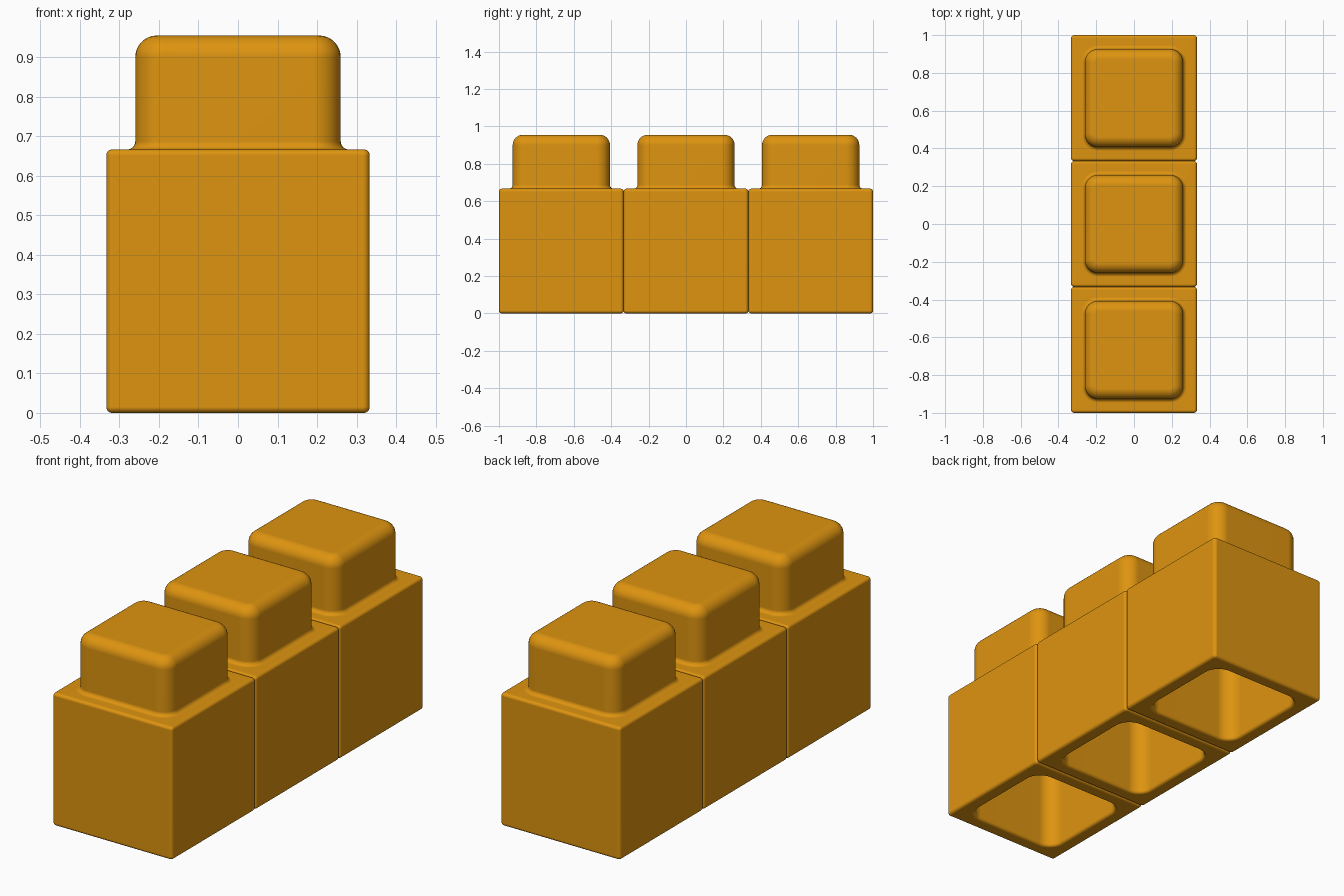
import bpy
import bmesh
from math import sin, cos, pi

cube = bpy.data.objects.get("Cube")
if cube:
    bpy.data.objects.remove(cube, do_unlink=True)

# Single plastic colour
plastic = bpy.data.materials.new("amber_plastic")
plastic.use_nodes = True
amber = (0.73, 0.296, 0.005, 1)
plastic.diffuse_color = amber
plastic.node_tree.nodes["Principled BSDF"].inputs["Base Color"].default_value = amber

SIZE = 2 / 3
HALF = SIZE / 2
TOP = 0.955
CORNER_STEPS = 8


def rounded_square(bm, half, radius, z):
    """Ring of vertices around a square with round corners."""
    ring = []
    for quarter, (sx, sy) in enumerate([(1, 1), (-1, 1), (-1, -1), (1, -1)]):
        for i in range(CORNER_STEPS + 1):
            a = (quarter + i / CORNER_STEPS) * pi / 2
            ring.append(bm.verts.new((sx * (half - radius) + radius * cos(a),
                                      sy * (half - radius) + radius * sin(a), z)))
    return ring


def arc(half, z, r, start, end, corner, steps=6):
    """Profile points (half width, corner radius, height) along a fillet.
    The corner radius is given at the centre of the fillet."""
    points = []
    for i in range(steps + 1):
        a = (start + (end - start) * i / steps) * pi / 180
        points.append((half + r * cos(a), max(corner + r * cos(a), 0.002), z + r * sin(a)))
    return points


# Profile runs from the socket ceiling, round the block, to the stud top
edge, lip, foot, crown = 0.015, 0.015, 0.02, 0.055
stud, socket, ceiling = 0.26, 0.26, 0.6
profile = [(socket, 0.075, ceiling)]
profile += arc(socket + lip, lip, lip, 180, 270, 0.09)
profile += arc(HALF - edge, edge, edge, -90, 0, 0.002)
profile += arc(HALF - edge, SIZE - edge, edge, 0, 90, 0.002)
profile += arc(stud + foot, SIZE + foot, foot, 270, 180, 0.09)
profile += arc(stud - crown, TOP - crown, crown, 0, 90, 0.015, 8)

bm = bmesh.new()
rings = [rounded_square(bm, *point) for point in profile]
for low, high in zip(rings, rings[1:]):
    for i in range(len(low)):
        j = (i + 1) % len(low)
        bm.faces.new((low[i], low[j], high[j], high[i]))
bm.faces.new(rings[-1])
bm.faces.new(reversed(rings[0]))
bmesh.ops.recalc_face_normals(bm, faces=bm.faces)
mesh = bpy.data.meshes.new("block")
bm.to_mesh(mesh)
bm.free()
mesh.materials.append(plastic)

# Three identical blocks in a row
for name, step in (("front_block", -1), ("middle_block", 0), ("back_block", 1)):
    block = bpy.data.objects.new(name, mesh.copy())
    block.location.y = step * SIZE
    bpy.context.collection.objects.link(block)
    bpy.ops.object.select_all(action="DESELECT")
    block.select_set(True)
    bpy.context.view_layer.objects.active = block
    bpy.ops.object.shade_smooth_by_angle(angle=pi / 5)
    # Keep the large faces flat between the soft edges
    weighted = block.modifiers.new("flat_faces", "WEIGHTED_NORMAL")
    weighted.keep_sharp = True
